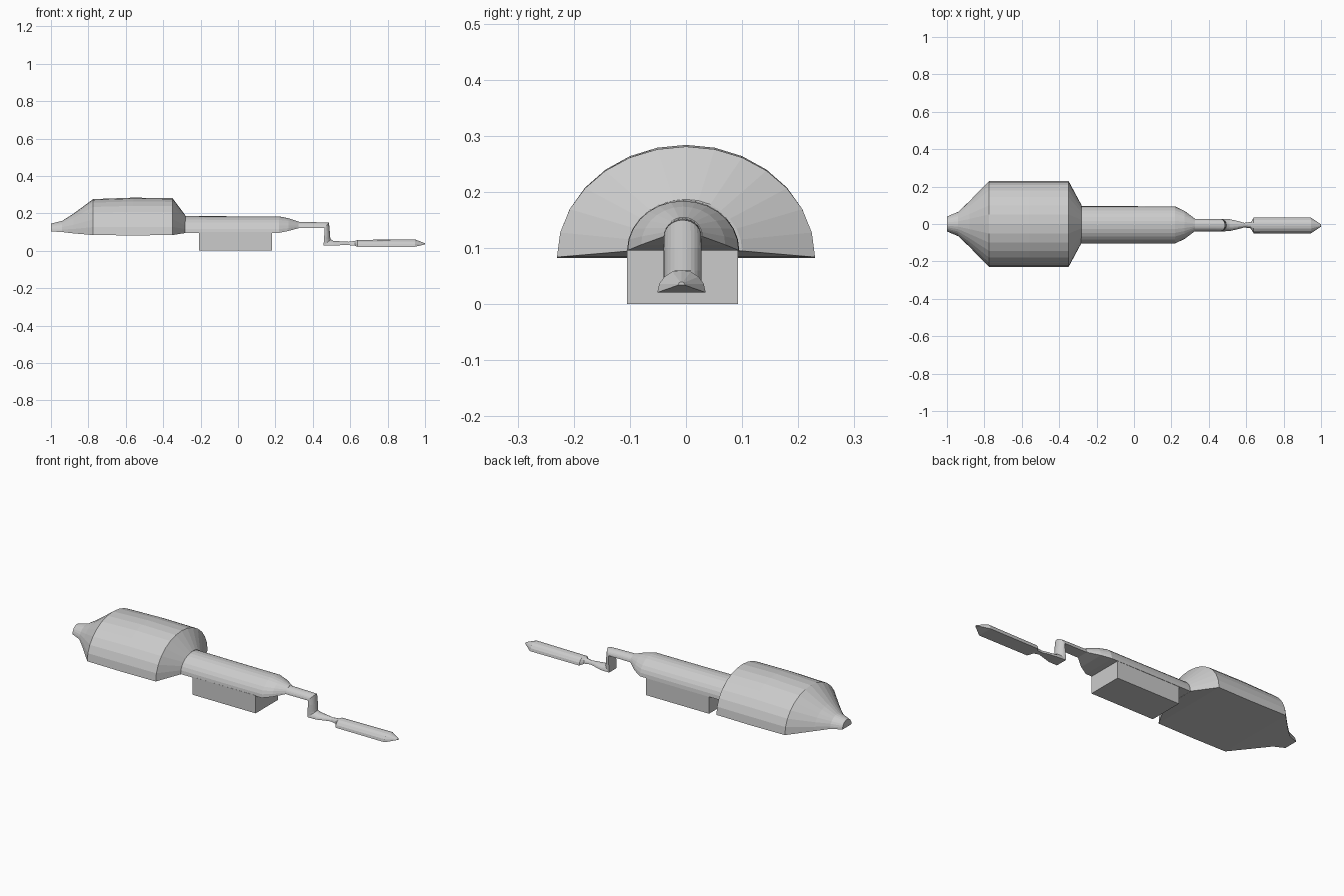
import bpy, bmesh
from math import sin, cos, pi, radians

def half_round(name, stations, y=0.0, segs=14):
    """Loft flat-based arches. Station: x, base z, half width, height, tilt in degrees."""
    bm = bmesh.new()
    rings = []
    for x, z, w, h, tilt in stations:
        t = radians(tilt)
        ring = []
        for i in range(segs + 1):
            a = pi * i / segs
            u = h * sin(a)
            ring.append(bm.verts.new((x + u * sin(t), y + w * cos(a), z + u * cos(t))))
        rings.append(ring)
    n = segs + 1
    for r, s in zip(rings, rings[1:]):
        for i in range(n):
            j = (i + 1) % n
            bm.faces.new((r[i], r[j], s[j], s[i]))
    bm.faces.new(rings[0])
    bm.faces.new(rings[-1])
    bmesh.ops.recalc_face_normals(bm, faces=bm.faces)
    mesh = bpy.data.meshes.new(name)
    bm.to_mesh(mesh)
    bm.free()
    ob = bpy.data.objects.new(name, mesh)
    bpy.context.collection.objects.link(ob)
    return ob

# Large drum with pointed nose and short rear shoulder
half_round("main_drum", [
    (-1.00, .103, .040, .042, 0),
    (-0.94, .100, .065, .060, 0),
    (-0.88, .093, .122, .105, 0),
    (-0.775, .084, .230, .192, 0),
    (-0.56, .082, .230, .202, 0),
    (-0.35, .084, .230, .197, 0),
    (-0.28, .095, .100, .092, 0)])

# Narrow barrel, tapering into the crank shaft
half_round("barrel", [
    (-0.285, .096, .100, .090, 0),
    (0.00, .096, .100, .088, 0),
    (0.22, .096, .099, .088, 0),
    (0.27, .106, .075, .068, 0),
    (0.325, .121, .034, .034, 0)], y=-.005)

# Crank: horizontal shaft, drop, then a thin horizontal rod
half_round("crank", [
    (0.32, .121, .034, .033, 0),
    (0.44, .121, .033, .031, 0),
    (0.462, .121, .033, .038, 40),
    (0.463, .100, .034, .028, 90),
    (0.459, .060, .034, .035, 90),
    (0.458, .028, .034, .050, 50),
    (0.51, .027, .032, .026, 0),
    (0.555, .030, .022, .020, 0),
    (0.59, .030, .012, .018, 0),
    (0.64, .026, .020, .028, 0)], y=-.006)

# Hand grip with tapered tip
half_round("grip", [
    (0.625, .026, .018, .026, 0),
    (0.64, .021, .042, .037, 0),
    (0.945, .021, .043, .040, 0),
    (1.00, .034, .006, .006, 0)], y=-.008, segs=8)

# Base block under the barrel
bpy.ops.mesh.primitive_cube_add(size=1, location=(-.0125, -.006, .05))
block = bpy.context.object
block.name = "base_block"
block.scale = (.391, .198, .10)
